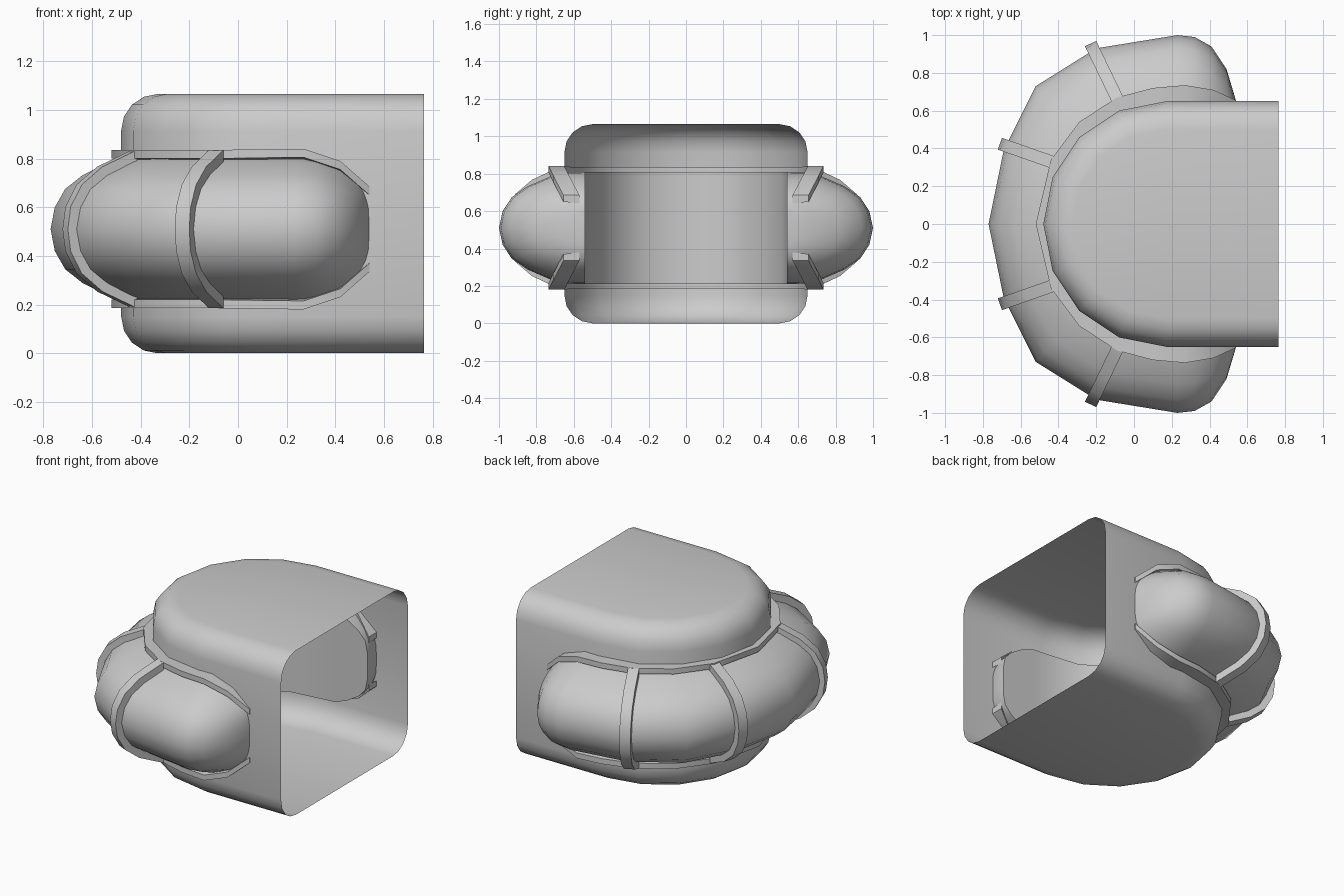
import bpy, bmesh, math
from mathutils import Vector

if "Cube" in bpy.data.objects:
    bpy.data.objects.remove(bpy.data.objects["Cube"])

ZC = 0.51  # mid height of the side bulge


def finish(name, bm, angle=40, fix=True):
    if fix:
        bmesh.ops.recalc_face_normals(bm, faces=bm.faces)
    me = bpy.data.meshes.new(name)
    bm.to_mesh(me)
    bm.free()
    ob = bpy.data.objects.new(name, me)
    bpy.context.collection.objects.link(ob)
    bpy.ops.object.select_all(action='DESELECT')
    ob.select_set(True)
    bpy.context.view_layer.objects.active = ob
    bpy.ops.object.shade_smooth_by_angle(angle=math.radians(angle))
    return ob


def loft(bm, rings, closed=True, caps=True):
    vs = [[bm.verts.new(p) for p in r] for r in rings]
    n = len(vs[0])
    for a, b in zip(vs, vs[1:]):
        for i in range(n if closed else n - 1):
            j = (i + 1) % n
            bm.faces.new((a[i], a[j], b[j], b[i]))
    if caps:
        bm.faces.new(vs[0])
        bm.faces.new(vs[-1])


def both_sides(half):
    """Path points given for y >= 0 from the back centre; returns the full path."""
    flip = [(p[0], -p[1]) + tuple(p[2:]) for p in half[1:]]
    return flip[::-1] + half


# Thin outer shell: rounded-back plan, open at +x
R, CX, H, FIL = 0.65, 0.17, 1.065, 0.15


def outline(inset, z):
    r = R - inset
    arc = [(CX - r * math.sin(i * math.pi / 8), r * math.cos(i * math.pi / 8), z)
           for i in range(9)]
    return [(0.765, r, z)] + arc + [(0.765, -r, z)]


levels = []
for i in range(5):
    a = i * math.pi / 8
    levels.append((FIL * (1 - math.sin(a)), FIL * (1 - math.cos(a))))
levels += [(ins, H - z) for ins, z in reversed(levels)]
bm = bmesh.new()
loft(bm, [outline(*lv) for lv in levels], closed=False)
finish("shell_body", bm)

# Horseshoe bulge: inner xy, outer xy, half height per station
stations = both_sides_src = [
    (-0.37, 0.0, -0.77, 0.0, 0.30),
    (-0.33, 0.22, -0.69, 0.39, 0.30),
    (-0.21, 0.38, -0.52, 0.73, 0.30),
    (0.0, 0.51, -0.20, 0.93, 0.30),
    (0.23, 0.54, 0.23, 1.0, 0.30),
    (0.32, 0.54, 0.32, 0.99, 0.295),
    (0.41, 0.54, 0.41, 0.94, 0.26),
    (0.49, 0.54, 0.49, 0.82, 0.21),
    (0.535, 0.54, 0.535, 0.67, 0.16),
    (0.55, 0.54, 0.55, 0.58, 0.09),
]
half = [(0, 1), (0.24, 0.99), (0.40, 0.92), (0.67, 0.74), (0.85, 0.55), (0.957, 0.3)]
section = half + [(1, 0)] + [(t, -k) for t, k in reversed(half)]
full = [(a, -b, c, -d, h) for a, b, c, d, h in stations[:0:-1]] + stations
rings = []
for a, b, c, d, h in full:
    rings.append([(a + (c - a) * t, b + (d - b) * t, ZC + h * k) for t, k in section])
bm = bmesh.new()
loft(bm, rings)
finish("side_bulge", bm)

# Trim strips along upper and lower edge of the bulge: x, y, half height
trim = both_sides([
    (-0.52, 0.0, 0.325), (-0.44, 0.34, 0.325), (-0.29, 0.54, 0.325),
    (-0.09, 0.67, 0.325), (0.10, 0.72, 0.328), (0.27, 0.735, 0.33),
    (0.42, 0.71, 0.28), (0.54, 0.655, 0.175)])
for name, s in (("upper_trim", 1), ("lower_trim", -1)):
    rings = []
    for x, y, h in trim:
        d = Vector((min(x - CX, 0), y))
        d.normalize()
        ix, iy = x - d.x * 0.085, y - d.y * 0.085
        rings.append([(x, y, ZC + s * h), (x, y, ZC + s * (h - 0.035)),
                      (ix, iy, ZC + s * (h - 0.045)), (ix, iy, ZC + s * h)])
    bm = bmesh.new()
    loft(bm, rings)
    finish(name, bm, 30)

# Four straps wrapping across the bulge
prof = [(0, 1), (0.5, 0.79), (0.8, 0.56), (0.96, 0.28)]
prof = prof + [(1, 0)] + [(t, -k) for t, k in reversed(prof)]
for n, (p, q) in enumerate((((-0.09, 0.665), (-0.23, 0.955)),
                            ((-0.425, 0.325), (-0.71, 0.425)))):
    for side, s in (("left", 1), ("right", -1)):
        a, b = Vector((p[0], p[1] * s)), Vector((q[0], q[1] * s))
        d = (b - a).normalized()
        w = Vector((-d.y, d.x)) * 0.033
        rings = []
        for t, k in prof:
            o = a.lerp(b, t)
            i = a.lerp(b, t * 0.85)
            zo, zi = ZC + 0.325 * k, ZC + 0.265 * k
            rings.append([(*(o + w), zo), (*(o - w), zo), (*(i - w), zi), (*(i + w), zi)])
        bm = bmesh.new()
        loft(bm, rings)
        finish(f"strap_{side}_{n + 1}", bm, 30)
